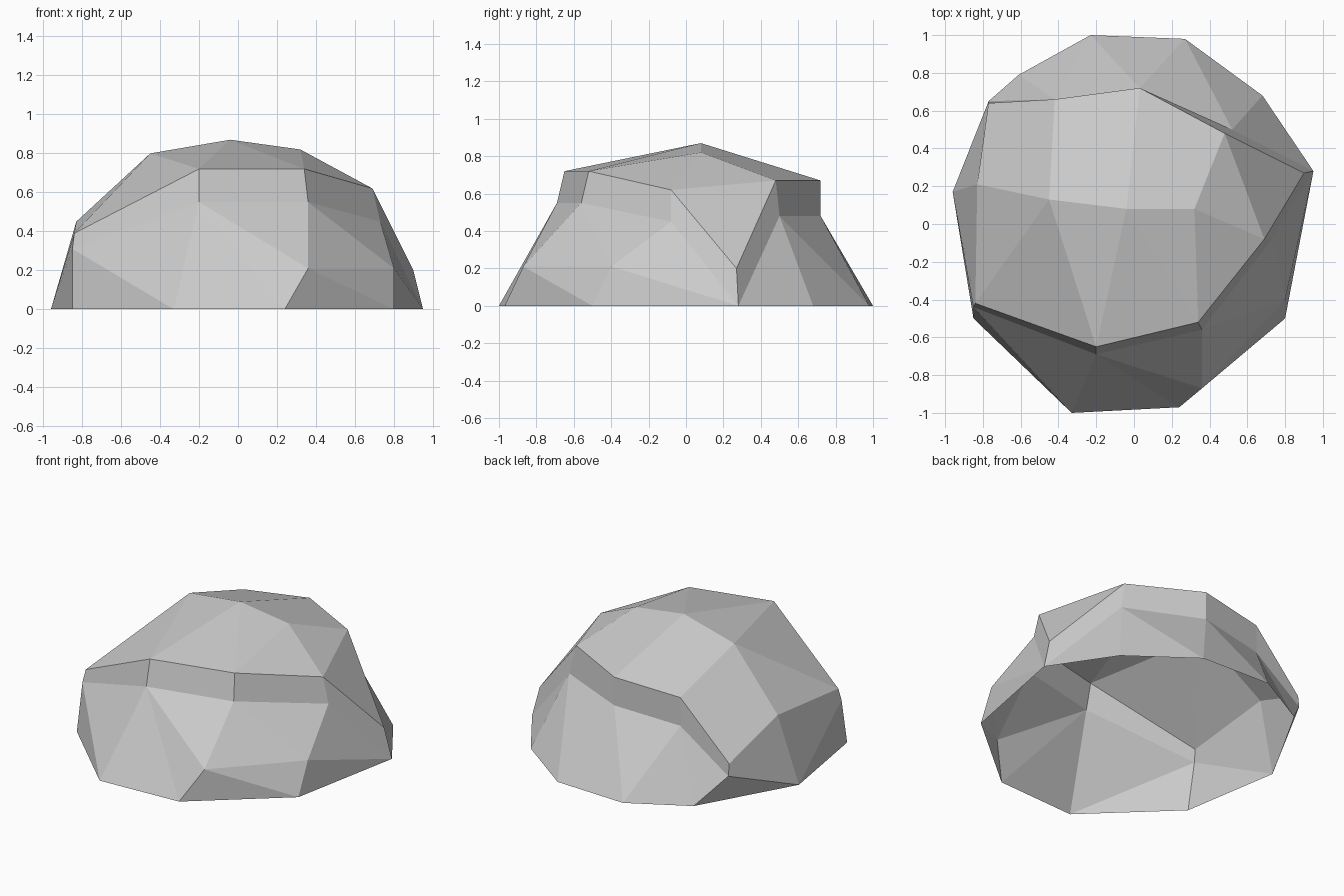
import bpy
import bmesh
from mathutils import Vector

default_cube = bpy.data.objects.get("Cube")
if default_cube:
    bpy.data.objects.remove(default_cube, do_unlink=True)


def flat_material(name, value):
    material = bpy.data.materials.new(name)
    material.use_nodes = True
    color = (value, value, value, 1)
    material.diffuse_color = color
    shader = material.node_tree.nodes["Principled BSDF"]
    shader.inputs["Base Color"].default_value = color
    shader.inputs["Roughness"].default_value = 1
    return material


# Ground outline, counter-clockwise from the front
rim_points = [(-.33, -1), (.24, -.97), (.8, -.5), (.95, .28), (.68, .68),
              (.27, .98), (-.23, 1), (-.61, .79), (-.96, .17), (-.85, -.5)]

# Lower edge of the chipped ledge; None where it runs down to the ground
ledge_points = [(-.2, -.69, .55), (.36, -.56, .55), (.73, -.08, .45), None,
                (.52, .5, .48), (.03, .72, .48), (-.42, .66, .44),
                (-.77, .65, .19), None, (-.85, -.44, .31)]

# Upper edge of the ledge
brow_points = [(-.2, -.65, .72), (.34, -.52, .72), (.69, -.08, .62),
               (.9, .27, .2), (.48, .48, .67), (.03, .72, .67),
               (-.42, .66, .63), (-.77, .64, .27), (-.83, .21, .45),
               (-.84, -.42, .39)]

bm = bmesh.new()


def add_point(point):
    return bm.verts.new(Vector(point).to_3d())


def add_face(*corners):
    """Add a face, skipping any that collapse where rings share a point."""
    if len(set(corners)) == len(corners):
        bm.faces.new(corners)


def strip(lower, upper, triangles):
    """Join two closed rings with triangles or quads."""
    count = len(lower)
    for i in range(count):
        j = (i + 1) % count
        if triangles:
            add_face(lower[i], lower[j], upper[i])
            add_face(upper[i], lower[j], upper[j])
        else:
            add_face(lower[i], lower[j], upper[j], upper[i])


rim = [add_point(p) for p in rim_points]
ledge = [add_point(p) if p else rim[i] for i, p in enumerate(ledge_points)]
brow = [add_point(p) for p in brow_points]

# Extra break in the slope at the front right corner
waist = list(ledge)
waist[1] = add_point((.36, -.87, .21))
waist[2] = add_point((.8, -.4, .21))

# Sloping sides and chipped ledge; the underside stays open
strip(rim, waist, True)
strip(waist, ledge, True)
strip(ledge, brow, False)

# Crown facets
front, right, side, corner, back_right, back, back_left, low, left, tip = brow
peak = add_point((-.04, .08, .87))
peak_right = add_point((.32, .08, .82))
peak_left = add_point((-.45, .13, .8))
for facet in [
    (front, right, peak),
    (front, peak, peak_left),
    (right, peak_right, peak),
    (right, side, peak_right),
    (side, back_right, peak_right),
    (side, corner, back_right),
    (back_right, back, peak, peak_right),
    (back, back_left, peak_left, peak),
    (back_left, low, left, peak_left),
    (left, tip, peak_left),
    (tip, front, peak_left),
]:
    add_face(*facet)

mesh = bpy.data.meshes.new("rock")
bm.to_mesh(mesh)
bm.free()
mesh.materials.append(flat_material("stone grey", .6))
rock = bpy.data.objects.new("rock", mesh)
bpy.context.collection.objects.link(rock)
